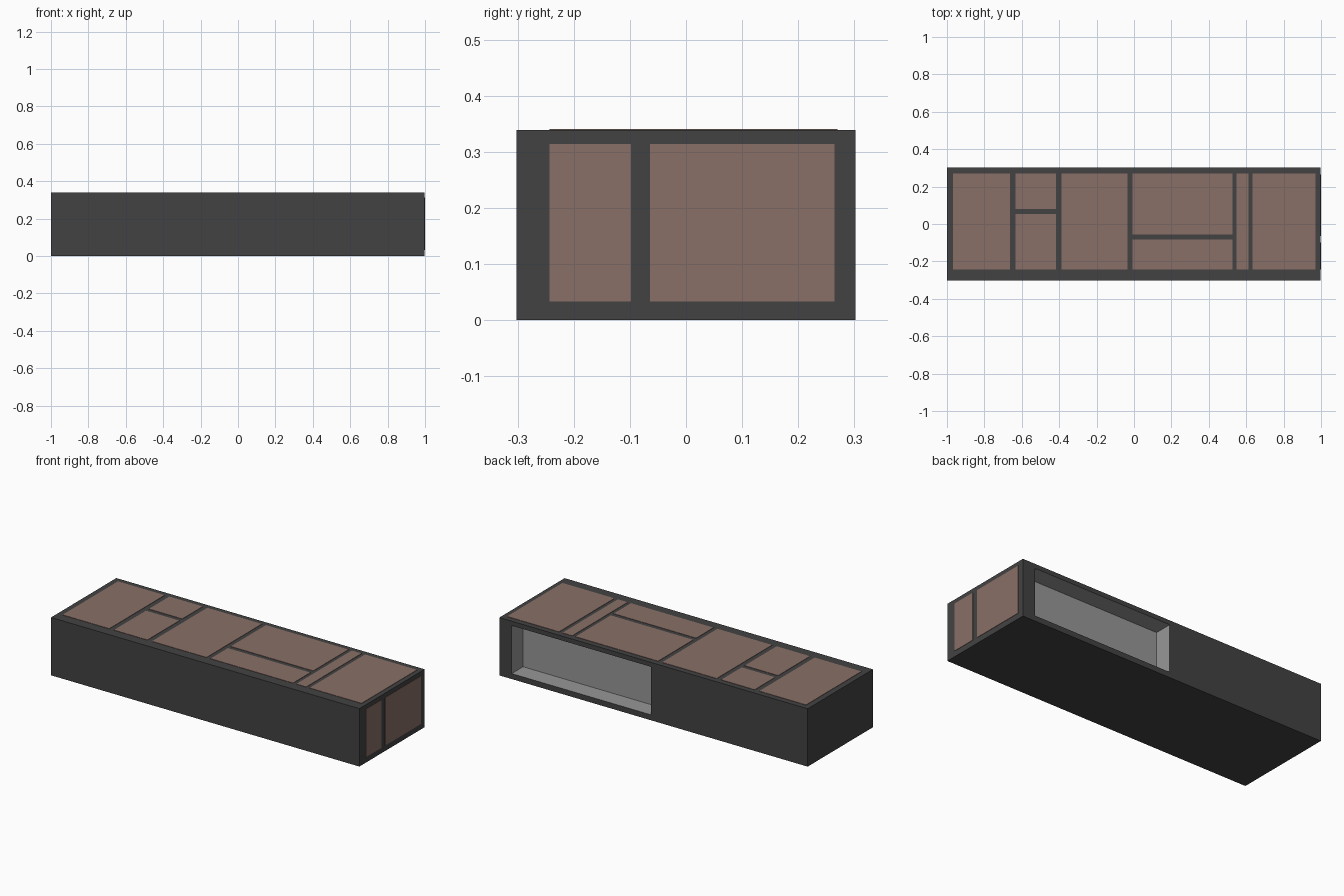
import bpy, bmesh
from mathutils import Vector

if "Cube" in bpy.data.objects:
    bpy.data.objects.remove(bpy.data.objects["Cube"])


def material(name, rgb):
    m = bpy.data.materials.new(name)
    m.diffuse_color = (*rgb, 1)
    m.use_nodes = True
    m.node_tree.nodes["Principled BSDF"].inputs["Base Color"].default_value = m.diffuse_color
    return m


DARK = material("charcoal", (0.055, 0.055, 0.055))
BROWN = material("dusty brown", (0.25, 0.16, 0.135))
GREY = material("mid grey", (0.31, 0.31, 0.31))


def box_bmesh(lo, hi):
    bm = bmesh.new()
    bmesh.ops.create_cube(bm, size=1)
    for v in bm.verts:
        v.co = Vector([lo[i] + (v.co[i] + 0.5) * (hi[i] - lo[i]) for i in range(3)])
    return bm


def finish(bm, name, mats):
    bmesh.ops.recalc_face_normals(bm, faces=bm.faces)
    me = bpy.data.meshes.new(name)
    bm.to_mesh(me)
    bm.free()
    for m in mats:
        me.materials.append(m)
    ob = bpy.data.objects.new(name, me)
    bpy.context.collection.objects.link(ob)
    return ob


W, D, H, T = 0.998, 0.302, 0.339, 0.002   # half width, half depth, height, plate
X0, X1, Z0, Z1, DEPTH = 0.014, 0.918, 0.032, 0.313, 0.105

# Body: solid box with an open recess pushed into the back
bm = box_bmesh((-1, -D, 0), (W, D, H))
for co, no in (((X0, 0, 0), (1, 0, 0)), ((X1, 0, 0), (1, 0, 0)),
               ((0, 0, Z0), (0, 0, 1)), ((0, 0, Z1), (0, 0, 1))):
    bmesh.ops.bisect_plane(bm, geom=bm.verts[:] + bm.edges[:] + bm.faces[:],
                           plane_co=co, plane_no=no)


def in_recess(c):
    e = 1e-4
    return X0 - e < c.x < X1 + e and Z0 - e < c.z < Z1 + e


target = [f for f in bm.faces if f.normal.y > 0.9 and in_recess(f.calc_center_median())]
res = bmesh.ops.extrude_discrete_faces(bm, faces=target)
for f in res["faces"]:
    for v in f.verts:
        v.co.y = D - DEPTH
for f in bm.faces:
    c = f.calc_center_median()
    if in_recess(c) and 0 < c.y < D - 0.01 and 0.01 < c.z < H - 0.01:
        f.material_index = 1
finish(bm, "cabinet_body", [DARK, GREY])

# Top panels: x range, y range
F, B = -0.243, 0.27
top = [(-0.967, -0.664, F, B),
       (-0.634, -0.417, F, 0.053), (-0.634, -0.417, 0.08, B),
       (-0.388, -0.034, F, B),
       (-0.008, 0.527, F, -0.083), (-0.008, 0.527, -0.056, B),
       (0.548, 0.612, F, B), (0.634, 0.971, F, B)]
for i, (xa, xb, ya, yb) in enumerate(top):
    finish(box_bmesh((xa, ya, H - T), (xb, yb, H + T)), f"top_panel_{i + 1}", [BROWN])

# Right side panels
for i, (ya, yb) in enumerate(((F, -0.098), (-0.064, 0.265))):
    finish(box_bmesh((W - T, ya, 0.033), (W + T, yb, 0.314)), f"side_panel_{i + 1}", [BROWN])
